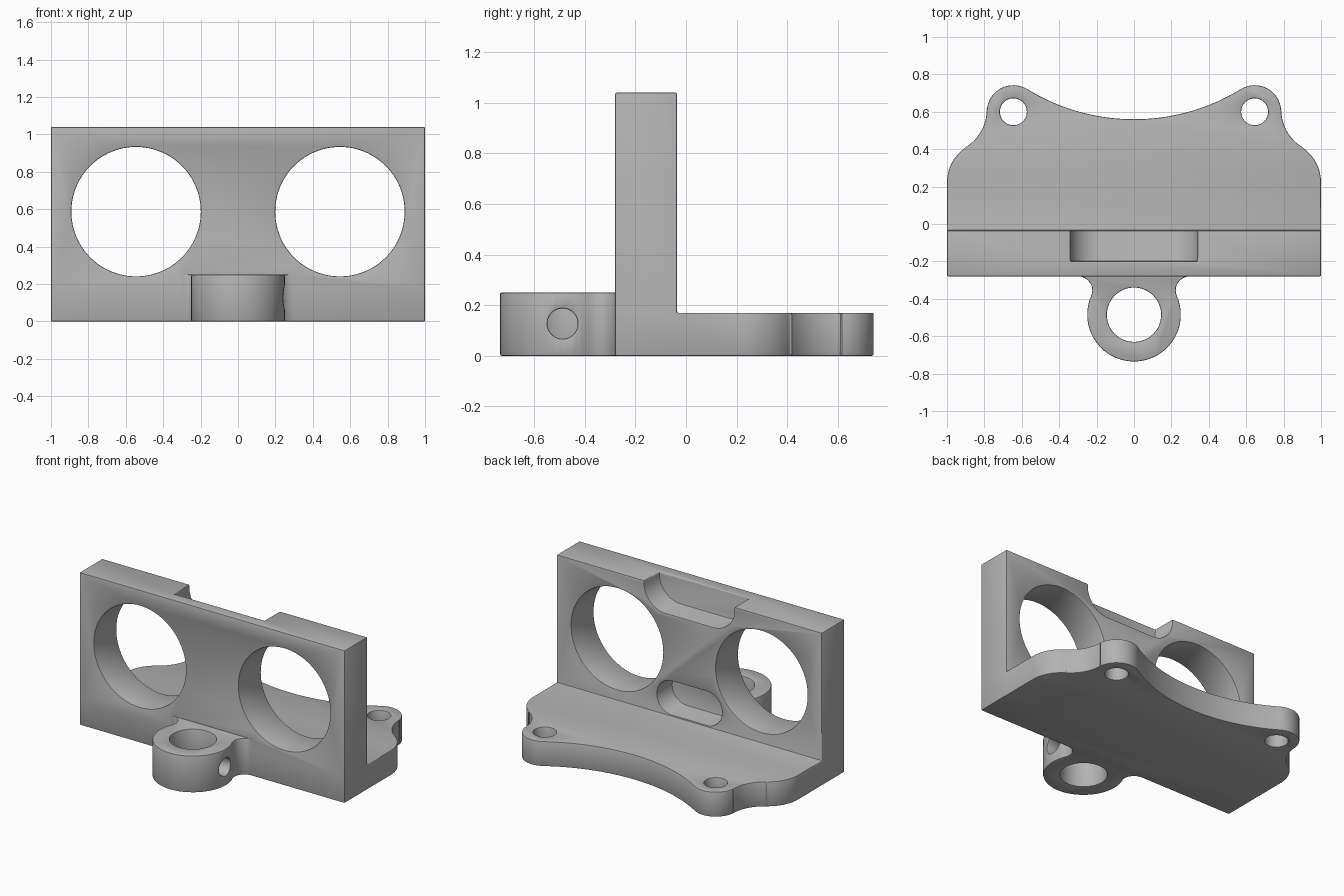
import bpy, bmesh
from math import sin, cos, radians, atan2, degrees, sqrt
from mathutils import Vector

if "Cube" in bpy.data.objects:
    bpy.data.objects.remove(bpy.data.objects["Cube"])

grey = bpy.data.materials.new("plain grey")
grey.diffuse_color = (0.45, 0.45, 0.45, 1)
grey.use_nodes = True
grey.node_tree.nodes["Principled BSDF"].inputs["Base Color"].default_value = grey.diffuse_color


def arc(cx, cy, r, a0, a1, n=16):
    """Points on an arc, angles in degrees."""
    return [(cx + r * cos(radians(a0 + (a1 - a0) * i / n)),
             cy + r * sin(radians(a0 + (a1 - a0) * i / n))) for i in range(n + 1)]


def circle(cx, cy, r, n=72):
    return arc(cx, cy, r, 0, 360, n)[:-1]


def prism(name, pts, axis, lo, hi):
    """Extrude a profile along an axis: z uses (x,y), y uses (x,z), x uses (y,z)."""
    place = {'z': lambda a, b, t: (a, b, t),
             'y': lambda a, b, t: (a, t, b),
             'x': lambda a, b, t: (t, a, b)}[axis]
    clean = [p for i, p in enumerate(pts)
             if (Vector(p) - Vector(pts[i - 1])).length > 1e-5]
    bm = bmesh.new()
    face = bm.faces.new([bm.verts.new(place(a, b, lo)) for a, b in clean])
    new = bmesh.ops.extrude_face_region(bm, geom=[face])['geom']
    shift = Vector(place(0, 0, hi - lo))
    bmesh.ops.translate(bm, vec=shift, verts=[v for v in new if isinstance(v, bmesh.types.BMVert)])
    bmesh.ops.recalc_face_normals(bm, faces=bm.faces)
    mesh = bpy.data.meshes.new(name)
    bm.to_mesh(mesh)
    bm.free()
    mesh.materials.append(grey)
    ob = bpy.data.objects.new(name, mesh)
    bpy.context.collection.objects.link(ob)
    return ob


def mirrored(half):
    """Close a right-hand half outline by mirroring it across x = 0."""
    return half + [(-x, y) for x, y in reversed(half) if abs(x) > 1e-5]


# Base plate: swept shoulders, round ears and a wide concave back edge
shoulder = arc(0.77, 0.22, 0.23, 0, 57, 12)
waist = arc(1.025, 0.613, 0.238, 237, 180, 12)
ear = arc(0.645, 0.6, 0.142, 5, 121.5, 20)
hollow = arc(0, 1.652, 1.092, -58.5, -90, 20)
bracket = prism("bracket", mirrored([(1, -0.28)] + shoulder + waist + ear + hollow), 'z', 0, 0.17)

# Upright wall
wall = prism("wall", [(-1, 0), (1, 0), (1, 1.04), (-1, 1.04)], 'y', -0.28, -0.035)

# Clamp boss: ring with filleted neck running into the wall
f = 0.075
cx = sqrt((0.25 + f) ** 2 - (0.205 - f) ** 2)
a = degrees(atan2(0.205 - f, cx))
neck = arc(cx, -0.28 - f, f, 90, 180 + a, 10)
ring = arc(0, -0.485, 0.25, a, -90, 30)
boss = prism("boss", mirrored([(0, -0.2), (cx, -0.2)] + neck + ring), 'z', 0, 0.25)

# Cutters: big round windows, ear holes, boss bore, set screw hole, back recesses
cutters = [prism("boss_bore", circle(0, -0.485, 0.145), 'z', -0.1, 0.5),
           prism("screw_hole", circle(-0.488, 0.127, 0.06, 40), 'x', 0.05, 0.5)]
for s in (-1, 1):
    cutters.append(prism("window_cut", circle(s * 0.545, 0.587, 0.346, 96), 'y', -0.5, 0.2))
    cutters.append(prism("ear_hole", circle(s * 0.645, 0.6, 0.072, 40), 'z', -0.1, 0.5))
cutters.append(prism("top_recess", mirrored(
    [(0.34, 1.2)] + arc(0.18, 1.02, 0.16, 0, -90, 14)), 'y', -0.2, 0.1))
cutters.append(prism("lower_slot", mirrored(
    arc(0.13, 0.295, 0.115, 90, -90, 24)), 'y', -0.2, 0.1))

for ob, op in [(wall, 'UNION'), (boss, 'UNION')] + [(c, 'DIFFERENCE') for c in cutters]:
    mod = bracket.modifiers.new(ob.name, 'BOOLEAN')
    mod.operation, mod.solver, mod.object = op, 'EXACT', ob
    ob.hide_render = True
    ob.hide_set(True)

# Fine edge break
bev = bracket.modifiers.new("edge_break", 'BEVEL')
bev.width, bev.segments = 0.006, 2
bev.limit_method, bev.angle_limit = 'ANGLE', radians(40)
bev.use_clamp_overlap = False

# Apply everything, drop helpers, smooth the curved sides
bpy.context.view_layer.objects.active = bracket
bracket.select_set(True)
for mod in list(bracket.modifiers):
    bpy.ops.object.modifier_apply(modifier=mod.name)
for ob in [wall, boss] + cutters:
    bpy.data.objects.remove(ob)
bpy.ops.object.shade_smooth_by_angle(angle=radians(35))
